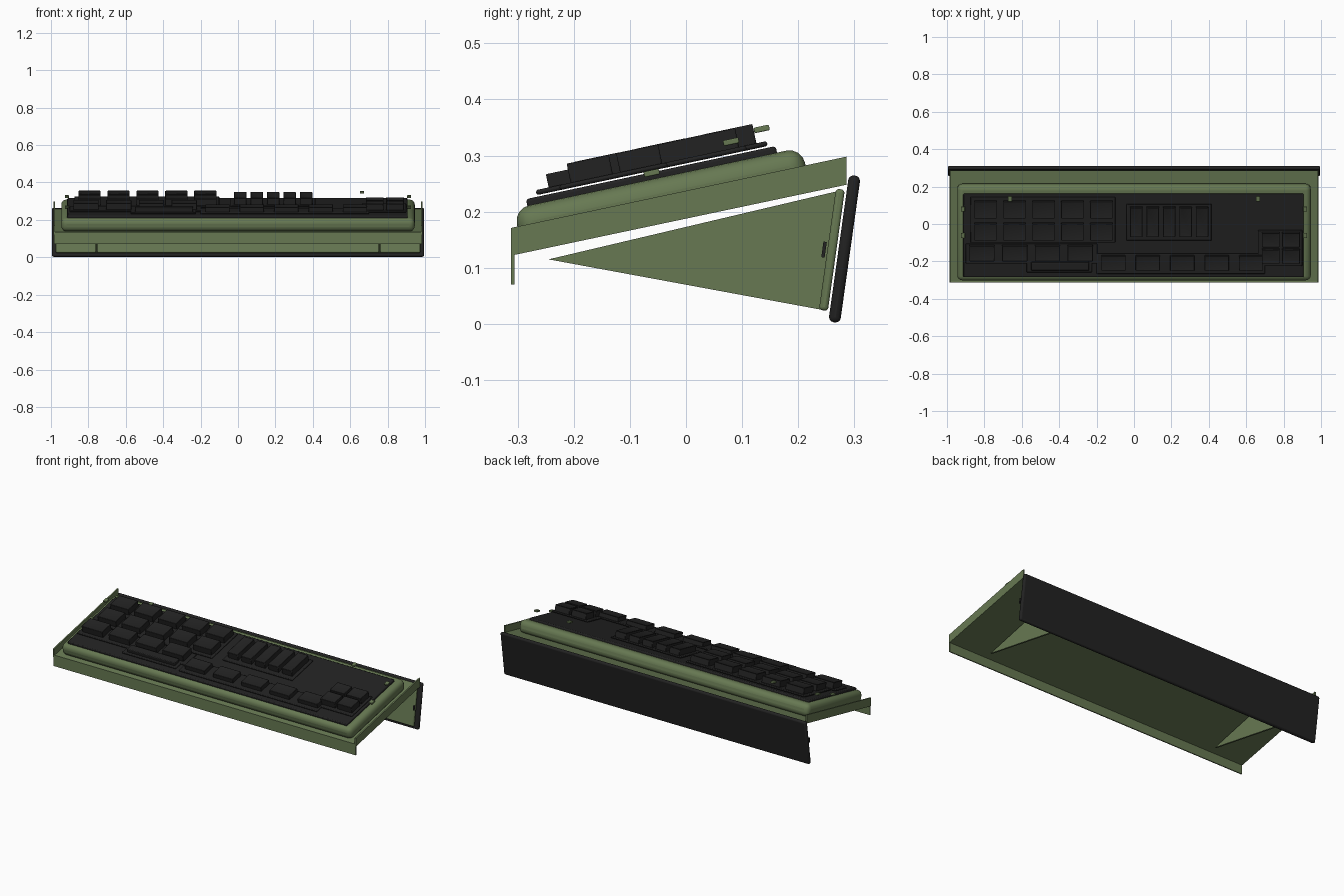
import bpy, bmesh, math
from mathutils import Matrix, Vector

if "Cube" in bpy.data.objects:
    bpy.data.objects.remove(bpy.data.objects["Cube"])


def material(name, rgb):
    m = bpy.data.materials.new(name)
    m.diffuse_color = (*rgb, 1)
    m.use_nodes = True
    m.node_tree.nodes["Principled BSDF"].inputs["Base Color"].default_value = m.diffuse_color
    return m


GREEN = material("olive green", (0.135, 0.19, 0.085))
BLACK = material("soft black", (0.016, 0.016, 0.016))

# Sloped frame of the console: local y runs up the slope, local z is its normal
TILT = math.radians(12)
SLOPE = Matrix.Translation((0, -0.31, 0.122)) @ Matrix.Rotation(TILT, 4, 'X')


def finish(name, bm, mat, matrix=None, bevel=0, segments=2):
    bmesh.ops.recalc_face_normals(bm, faces=bm.faces)
    me = bpy.data.meshes.new(name)
    bm.to_mesh(me)
    bm.free()
    me.materials.append(mat)
    ob = bpy.data.objects.new(name, me)
    bpy.context.collection.objects.link(ob)
    if matrix:
        ob.matrix_world = matrix
    if bevel:
        mod = ob.modifiers.new("bevel", 'BEVEL')
        mod.width, mod.segments = bevel, segments
        bpy.ops.object.select_all(action='DESELECT')
        bpy.context.view_layer.objects.active = ob
        ob.select_set(True)
        bpy.ops.object.shade_smooth_by_angle(angle=math.radians(35))
    return ob


def add_box(bm, x, y, z):
    centre = Vector((sum(x) / 2, sum(y) / 2, sum(z) / 2))
    size = Matrix.Diagonal((x[1] - x[0], y[1] - y[0], z[1] - z[0], 1))
    return bmesh.ops.create_cube(bm, size=1, matrix=Matrix.Translation(centre) @ size)


def box(name, x, y, z, mat, matrix=SLOPE, bevel=0, segments=2):
    bm = bmesh.new()
    add_box(bm, x, y, z)
    return finish(name, bm, mat, matrix, bevel, segments)


def prism(name, pts, x, mat):
    """Side profile (y, z) extruded across x."""
    bm = bmesh.new()
    face = bm.faces.new([bm.verts.new((x[0], y, z)) for y, z in pts])
    ext = bmesh.ops.extrude_face_region(bm, geom=[face])
    moved = [v for v in ext["geom"] if isinstance(v, bmesh.types.BMVert)]
    bmesh.ops.translate(bm, verts=moved, vec=(x[1] - x[0], 0, 0))
    return finish(name, bm, mat)


def along(y, n):
    """Plan depth y at height n above the slope, as distance up the slope."""
    return (y + 0.31 + math.sin(TILT) * n) / math.cos(TILT)


# Tray: sloped plate, raised side flanges, hanging front lip
prism("tray_plate", [(-0.31, 0.122), (0.286, 0.248), (0.286, 0.258), (-0.31, 0.132)],
      (-0.985, 0.985), GREEN)
prism("front_lip", [(-0.312, 0.07), (-0.306, 0.07), (-0.306, 0.135), (-0.312, 0.135)],
      (-0.985, 0.985), GREEN)
for s, side in ((1, "right"), (-1, "left")):
    prism(side + "_flange", [(-0.312, 0.122), (0.286, 0.248), (0.286, 0.298), (-0.312, 0.171)],
          (s * 0.979, s * 0.987), GREEN)
    # Triangular support brackets under the tray
    prism(side + "_bracket", [(-0.245, 0.115), (0.248, 0.024), (0.272, 0.237)],
          (s * 0.752, s * 0.762), GREEN)

# Raised housing with rounded edges, and the key panel on it
box("housing", (-0.945, 0.945), (0.02, 0.545), (0.008, 0.081), GREEN, bevel=0.028, segments=4)
box("key_panel", (-0.913, 0.907), (0.045, 0.5), (0.07, 0.093), BLACK, bevel=0.005)

# Back board and its mounting plate, leaning slightly backwards
LEAN = Matrix.Rotation(math.radians(-8), 4, 'X')
box("back_board", (-0.995, 0.995), (-0.0105, 0.0105), (-0.132, 0.132), BLACK,
    Matrix.Translation((0.0, 0.2825, 0.1335)) @ LEAN, 0.009, 3)
box("mounting_plate", (-0.975, 0.975), (-0.008, 0.008), (-0.109, 0.109), GREEN,
    Matrix.Translation((0.0, 0.26, 0.132)) @ LEAN, 0.006, 3)
for s in (1, -1):
    box("latch", (s * 0.974 - 0.004, s * 0.974 + 0.004), (-0.006, 0.0), (-0.014, 0.014), BLACK,
        Matrix.Translation((0.0, 0.249, 0.132)) @ LEAN)


def bezel(name, x, y):
    box(name, x, (along(y[0], 0.1), along(y[1], 0.1)), (0.096, 0.105), BLACK, bevel=0.004)


def keys(name, x_spans, y_spans, top=0.141, dish=0.012):
    """Row or block of keycaps with a shallow dished top."""
    bm = bmesh.new()
    for x in x_spans:
        for y in y_spans:
            add_box(bm, x, (along(y[0], top), along(y[1], top)), (0.1, top))
    bm.normal_update()
    tops = [f for f in bm.faces if f.normal.z > 0.9]
    bmesh.ops.inset_individual(bm, faces=tops, thickness=dish, depth=-0.003)
    finish(name, bm, BLACK, SLOPE, 0.003, 2)


def spans(first, pitch, width, count):
    return [(first + i * pitch - width / 2, first + i * pitch + width / 2) for i in range(count)]


# Large two-row key block, one bezel for each key
large = spans(-0.794, 0.155, 0.12, 5)
large_rows = [(0.028, 0.118), (-0.09, 0.0)]
bezel("large_key_bezel", (-0.875, -0.1), (-0.1, 0.145))
keys("large_keys", large, large_rows)

# Lower left keys and the wide bar in front of them
lower = spans(-0.813, 0.175, 0.135, 4)
bezel("lower_key_bezel", (-0.9, -0.195), (-0.212, -0.105))
keys("lower_keys", lower, [(-0.2, -0.118)])
bezel("wide_bar_bezel", (-0.575, -0.225), (-0.258, -0.2))
box("wide_bar", (-0.55, -0.24), (along(-0.25, 0.13), along(-0.207, 0.13)), (0.1, 0.125), BLACK,
    bevel=0.004)

# Narrow upright keys in the middle
bezel("middle_key_bezel", (-0.04, 0.415), (-0.088, 0.108))
keys("middle_keys", spans(0.012, 0.088, 0.066, 5), [(-0.07, 0.087)], dish=0.008)

# Long front row
bezel("front_row_bezel", (-0.2, 0.7), (-0.267, -0.157))
keys("front_row_keys", spans(-0.11, 0.184, 0.13, 5), [(-0.25, -0.172)], top=0.13)

# Four-key cluster on the right
bezel("cluster_bezel", (0.662, 0.9), (-0.225, -0.033))
keys("cluster_keys", spans(0.731, 0.108, 0.095, 2), [(-0.125, -0.05), (-0.213, -0.138)], dish=0.008)

# Small green clips around the panel
for s in (1, -1):
    for name, x, u, n in (("back_clip", 0.663, 0.482, 0.128), ("side_clip", 0.915, 0.424, 0.117),
                          ("low_side_clip", 0.915, 0.274, 0.092)):
        box(name, (s * x - 0.011, s * x + 0.011), (u - 0.014, u + 0.014), (n - 0.005, n + 0.005),
            GREEN, bevel=0.002)
